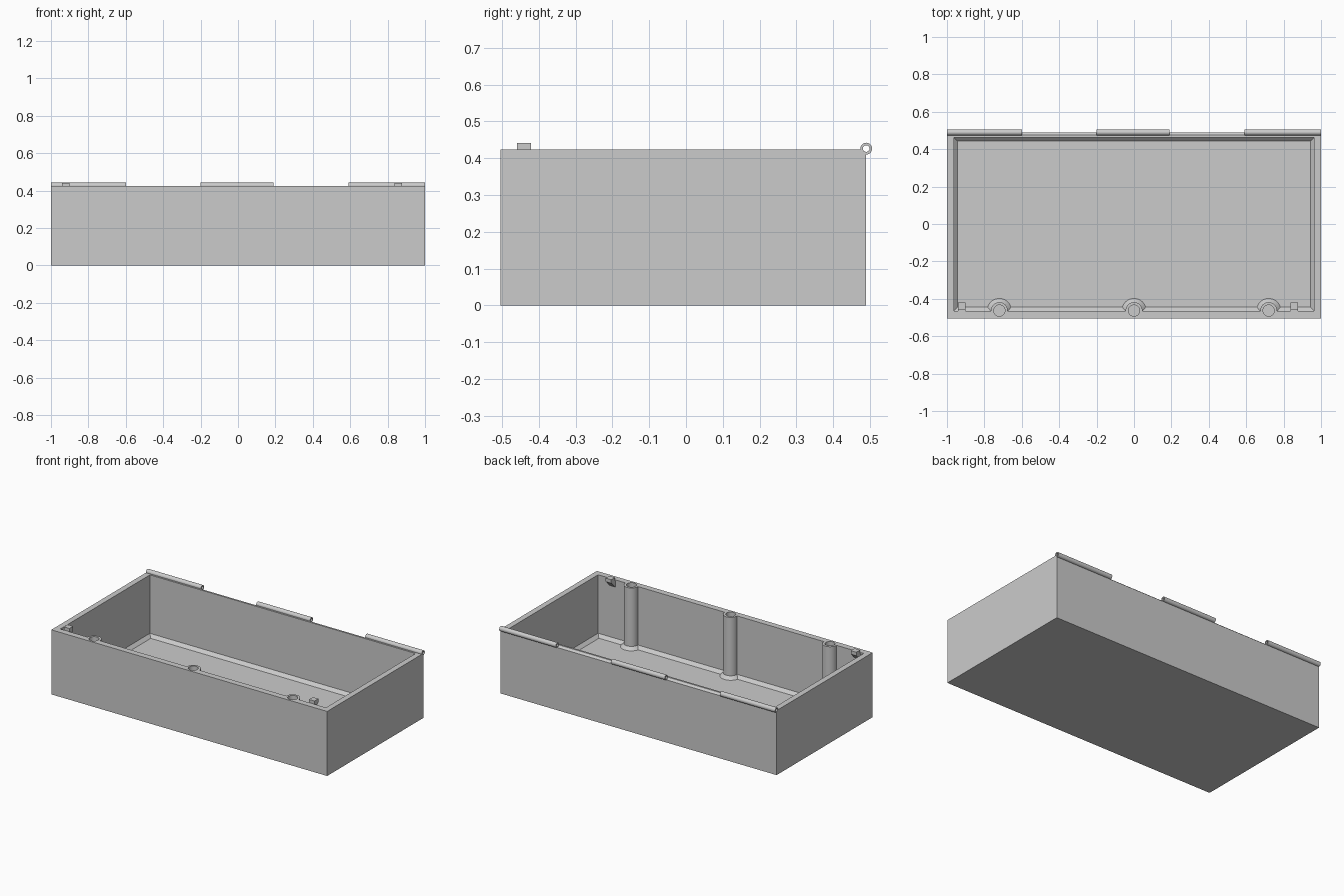
import bpy, bmesh, math
from mathutils import Matrix

cube = bpy.data.objects.get("Cube")
if cube:
    bpy.data.objects.remove(cube, do_unlink=True)

grey = bpy.data.materials.new("light grey plastic")
grey.use_nodes = True
colour = (0.6, 0.6, 0.6, 1)
grey.diffuse_color = colour
grey.node_tree.nodes["Principled BSDF"].inputs["Base Color"].default_value = colour

RIM, FLOOR, BEVEL = 0.423, 0.02, 0.02
POST_Y = -0.463
POST_XS = (-0.72, 0, 0.72)
HINGE_Y, HINGE_Z, HINGE_R = 0.49, 0.426, 0.016


def finish(name, bm):
    bmesh.ops.recalc_face_normals(bm, faces=bm.faces)
    mesh = bpy.data.meshes.new(name)
    bm.to_mesh(mesh)
    bm.free()
    obj = bpy.data.objects.new(name, mesh)
    bpy.context.collection.objects.link(obj)
    mesh.materials.append(grey)
    return obj


def loft(name, rings):
    """Closed solid through rings that share a point count."""
    bm = bmesh.new()
    loops = [[bm.verts.new(p) for p in ring] for ring in rings]
    for a, b in zip(loops, loops[1:]):
        for i in range(len(a)):
            j = (i + 1) % len(a)
            bm.faces.new((a[i], a[j], b[j], b[i]))
    bm.faces.new(loops[0])
    bm.faces.new(loops[-1])
    return finish(name, bm)


def rect(x, y0, y1, z):
    return [(-x, y0, z), (x, y0, z), (x, y1, z), (-x, y1, z)]


def circle(x, y, z, r, n=40):
    return [(x + r * math.cos(math.tau * i / n), y + r * math.sin(math.tau * i / n), z)
            for i in range(n)]


def activate(obj):
    bpy.ops.object.select_all(action='DESELECT')
    obj.select_set(True)
    bpy.context.view_layer.objects.active = obj


def cut(target, cutter):
    activate(target)
    mod = target.modifiers.new("cut", 'BOOLEAN')
    mod.operation, mod.solver, mod.object = 'DIFFERENCE', 'EXACT', cutter
    bpy.ops.object.modifier_apply(modifier=mod.name)
    bpy.data.objects.remove(cutter, do_unlink=True)


def smooth(obj):
    activate(obj)
    bpy.ops.object.shade_smooth_by_angle(angle=math.radians(30))


# Cavity with a bevelled foot, leaving flared posts standing along the front wall
cavity = loft("cavity_cutter", [
    rect(0.963 - BEVEL, -0.465 + BEVEL, 0.463 - BEVEL, FLOOR),
    rect(0.963, -0.465, 0.463, FLOOR + BEVEL),
    rect(0.963, -0.465, 0.463, RIM + 0.05)])
for x in POST_XS:
    cut(cavity, loft("post_form", [
        circle(x, POST_Y, FLOOR - 0.01, 0.045 + BEVEL + 0.01),
        circle(x, POST_Y, FLOOR + BEVEL, 0.045),
        circle(x, POST_Y, RIM + 0.1, 0.045)]))

# Tray body with holes in the posts and a hinge groove along the back
body = loft("tray_body", [rect(1, -0.505, 0.49, 0), rect(1, -0.505, 0.49, RIM)])
cut(body, cavity)
for x in POST_XS:
    cut(body, loft("hole_cutter", [circle(x, POST_Y, RIM - 0.05, 0.03),
                                   circle(x, POST_Y, RIM + 0.05, 0.03)]))
groove = loft("groove_cutter", [circle(0, 0, z, HINGE_R - 0.0005, 24) for z in (-1.1, 1.1)])
groove.data.transform(Matrix.Translation((0, HINGE_Y, HINGE_Z)) @ Matrix.Rotation(math.pi / 2, 4, 'Y'))
cut(body, groove)
smooth(body)


# Hinge knuckles: open tubes along the back rim
def knuckle(name, x0, x1):
    bm = bmesh.new()
    n = 24
    loops = [[bm.verts.new((x, HINGE_Y + r * math.cos(math.tau * i / n),
                            HINGE_Z + r * math.sin(math.tau * i / n))) for i in range(n)]
             for x, r in ((x0, HINGE_R), (x1, HINGE_R), (x1, 0.009), (x0, 0.009))]
    for k in range(4):
        a, b = loops[k], loops[(k + 1) % 4]
        for i in range(n):
            j = (i + 1) % n
            bm.faces.new((a[i], a[j], b[j], b[i]))
    smooth(finish(name, bm))


knuckle("hinge_knuckle_right", -1, -0.6)
knuckle("hinge_knuckle_middle", -0.2, 0.19)
knuckle("hinge_knuckle_left", 0.59, 1)

# Catch tabs: wedges growing out of the front wall
profile = [(-0.46, RIM + 0.018), (-0.421, RIM + 0.018), (-0.421, RIM - 0.005),
           (-0.468, RIM - 0.05), (-0.468, RIM - 0.005), (-0.46, RIM - 0.005)]
for name, x in (("catch_tab_right", -0.92), ("catch_tab_left", 0.857)):
    loft(name, [[(x + dx, y, z) for y, z in profile] for dx in (-0.02, 0.02)])
